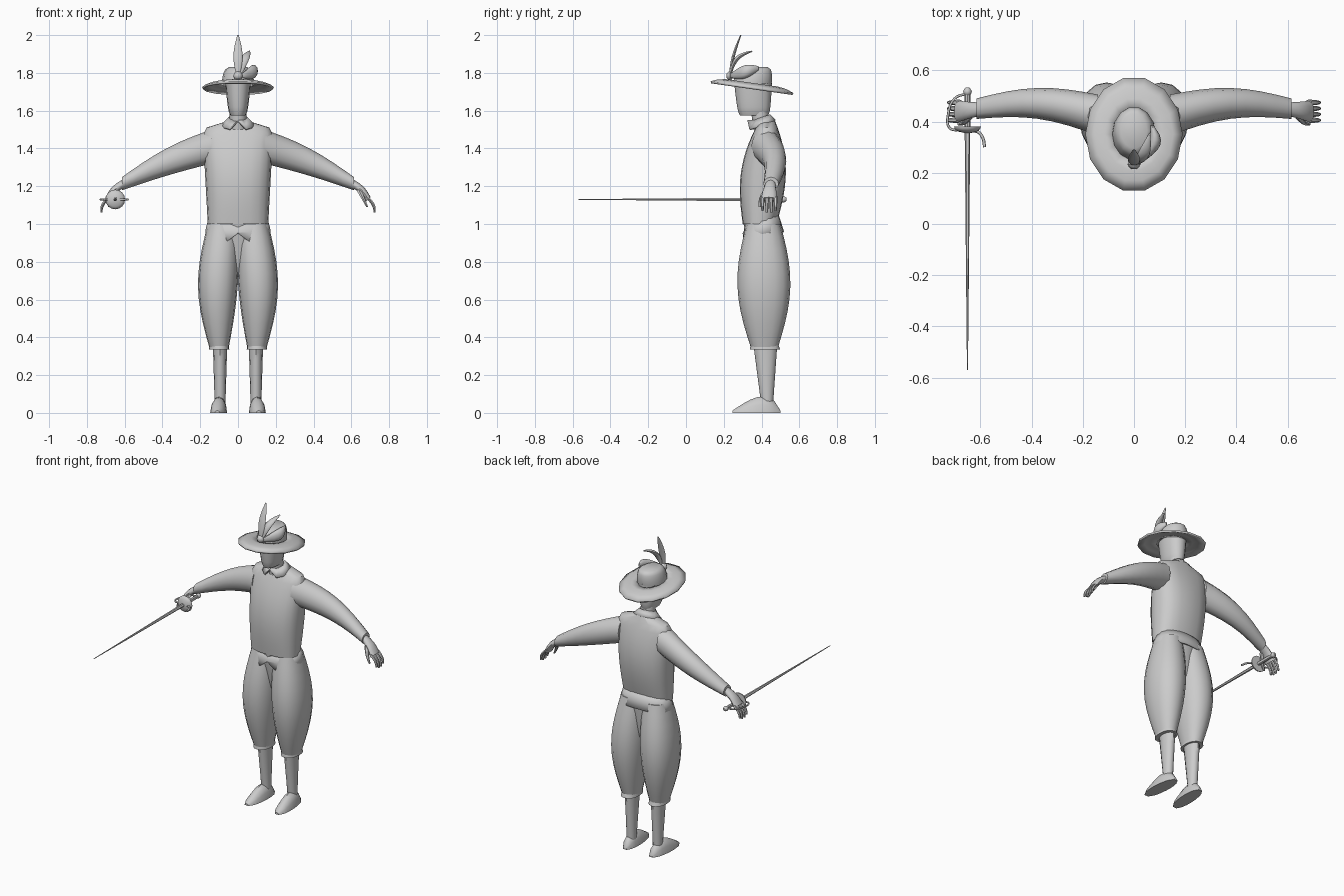
import bpy, bmesh
from math import cos, sin, pi, sqrt
from mathutils import Vector

cube = bpy.data.objects.get("Cube")
if cube:
    bpy.data.objects.remove(cube, do_unlink=True)

shade = [0.6, 0.6, 0.6, 1]
grey = bpy.data.materials.new("plain grey")
grey.use_nodes = True
grey.diffuse_color = shade
grey.node_tree.nodes["Principled BSDF"].inputs["Base Color"].default_value = shade

X, Y, Z = Vector((1, 0, 0)), Vector((0, 1, 0)), Vector((0, 0, 1))


def finish(obj):
    """Give the part its colour and smooth shading."""
    obj.data.materials.append(grey)
    bpy.ops.object.select_all(action="DESELECT")
    obj.select_set(True)
    bpy.context.view_layer.objects.active = obj
    bpy.ops.object.shade_smooth_by_angle(angle=pi / 4)


def swell(t):
    return sin(pi * t)


def dome(t):
    return sqrt(max(0, 1 - t * t))


def signed_power(value, exponent):
    return abs(value) ** exponent * (1 if value >= 0 else -1)


def loft(name, start, end, size, u=X, v=Y, bend=Vector(), steps=8, sides=12,
         square=1, shape=None, thick=0):
    """Skin ellipses from start to end; size(t) gives the half sizes along u and v."""
    bm = bmesh.new()
    loops = []
    for i in range(steps + 1):
        t = i / steps
        centre = Vector(start).lerp(Vector(end), t) + bend * swell(t)
        a, b = size(t)
        loop = []
        for k in range(sides):
            angle = 2 * pi * k / sides
            p = centre + u * a * signed_power(cos(angle), square)
            p += v * b * signed_power(sin(angle), square)
            if shape:
                shape(t, angle, p)
            loop.append(bm.verts.new(p))
        loops.append(loop)
    for low, high in zip(loops, loops[1:]):
        for k in range(sides):
            bm.faces.new((low[k - 1], low[k], high[k], high[k - 1]))
    if not thick:
        bm.faces.new(loops[0])
        bm.faces.new(loops[-1])
    bmesh.ops.recalc_face_normals(bm, faces=bm.faces)
    mesh = bpy.data.meshes.new(name)
    bm.to_mesh(mesh)
    bm.free()
    obj = bpy.data.objects.new(name, mesh)
    bpy.context.collection.objects.link(obj)
    if thick:
        obj.modifiers.new("thickness", "SOLIDIFY").thickness = thick
    finish(obj)


def wire(name, points, radius):
    """Smooth bent rod through the points."""
    curve = bpy.data.curves.new(name, "CURVE")
    curve.dimensions = "3D"
    curve.bevel_depth = radius
    curve.bevel_resolution = 1
    curve.resolution_u = 4
    curve.use_fill_caps = True
    spline = curve.splines.new("BEZIER")
    spline.bezier_points.add(len(points) - 1)
    for knot, point in zip(spline.bezier_points, points):
        knot.co = point
        knot.handle_left_type = knot.handle_right_type = "AUTO"
    curve.materials.append(grey)
    bpy.context.collection.objects.link(bpy.data.objects.new(name, curve))


def front_notch(t, angle, p):
    """Lift the lower edge at the middle of the front."""
    if t == 0 and sin(angle) < -0.99:
        p.z += 0.05


def flat_sole(t, angle, p):
    p.z = max(p.z, 0)


# Jacket body rounding over at the shoulders, and its flared skirt
def jacket_size(t):
    shoulder = dome(max(0, t - 0.85) / 0.15)
    return 0.04 + (0.12 + 0.03 * t) * shoulder, 0.09 + 0.035 * swell(t) - 0.05 * t ** 3


loft("jacket", (0, 0.39, 1), (0, 0.43, 1.55), jacket_size, steps=14, sides=20, square=0.8)
loft("jacket_skirt", (0, 0.41, 0.93), (0, 0.4, 1.03),
     lambda t: (0.175 - 0.02 * t * t, 0.11 - 0.02 * t), v=Y + Z / 4,
     steps=2, sides=20, square=0.85, shape=front_notch, thick=0.01)

# Neck, collar and face
loft("neck", (0, 0.4, 1.5), (0, 0.39, 1.6), lambda t: (0.045, 0.045), steps=1)
loft("collar", (0, 0.4, 1.525), (0, 0.4, 1.565), lambda t: (0.09 - 0.04 * t, 0.075 - 0.03 * t),
     v=Y + Z / 3, steps=1, shape=front_notch, thick=0.01)
loft("head", (0, 0.36, 1.575), (0, 0.355, 1.75),
     lambda t: (0.04 + 0.027 * sqrt(t), 0.075 + 0.025 * sqrt(t)), sides=16, square=0.9)

# Hat with a tilted brim
loft("hat_brim", (0, 0.35, 1.725), (0, 0.35, 1.745),
     lambda t: (0.19 - 0.11 * t, 0.225 - 0.125 * t), v=Y - Z / 7, bend=Z / 100,
     steps=3, sides=14, thick=0.012)
loft("hat_crown", (0, 0.35, 1.74), (0, 0.365, 1.83),
     lambda t: (0.05 + 0.035 * dome(t), 0.07 + 0.035 * dome(t)), sides=14)


# Feathers and their knot
def leaf(t):
    return 0.004 + 0.02 * swell(t), 0.003 + 0.005 * swell(t)


loft("tall_feather", (0, 0.23, 1.77), (0, 0.29, 2), leaf, bend=-Y / 100)
loft("curled_feather", (0.01, 0.235, 1.78), (0.06, 0.35, 1.915), leaf,
     v=Z - Y, bend=(Z - Y) / 40)
loft("side_feather", (0.02, 0.235, 1.785), (0.07, 0.385, 1.825),
     lambda t: (0.005 + 0.02 * swell(t), 0.01 + 0.025 * swell(t)), v=Z, bend=X / 30)
loft("feather_knot", (0, 0.215, 1.785), (0, 0.25, 1.785),
     lambda t: [0.01 + 0.015 * swell(t)] * 2, v=Z, steps=4, sides=8)

# Seat of the breeches
loft("breeches_seat", (0, 0.415, 0.72), (0, 0.405, 1),
     lambda t: (0.02 + 0.14 * sqrt(t), 0.04 + 0.06 * sqrt(t)))

for side, s in (("left", 1), ("right", -1)):
    # Full breeches with a cuff below the knee
    loft(side + "_breeches", (s * 0.1, 0.415, 0.34), (s * 0.08, 0.41, 1),
         lambda t: (0.05 + 0.03 * t + 0.04 * swell(t), 0.07 + 0.02 * t + 0.06 * swell(t)),
         bend=s * X / 60, steps=10, sides=16, square=0.9)
    loft(side + "_breeches_cuff", (s * 0.1, 0.418, 0.335), (s * 0.1, 0.415, 0.37),
         lambda t: (0.054 - 0.004 * t, 0.08 - 0.008 * t), steps=1, sides=16, square=0.9)

    # Stocking and shoe
    loft(side + "_stocking", (s * 0.095, 0.43, 0.03), (s * 0.095, 0.42, 0.36),
         lambda t: (0.028 + 0.01 * t, 0.03 + 0.033 * t))
    loft(side + "_shoe", (s * 0.095, 0.5, 0), (s * 0.11, 0.245, 0),
         lambda t: (0.014 + 0.03 * sqrt(abs(swell(t))), 0.012 + 0.075 * swell(t ** 0.7)),
         v=Z, shape=flat_sole)

    # Sleeve
    loft(side + "_sleeve", (s * 0.14, 0.425, 1.41), (s * 0.615, 0.45, 1.213),
         lambda t: (0.08 - 0.04 * t, 0.09 - 0.055 * t + 0.01 * swell(t)),
         u=Y, v=Z, bend=Y / 30 + Z / 60)

    # Hand with fingers hanging down
    loft(side + "_palm", (s * 0.6, 0.448, 1.217), (s * 0.69, 0.438, 1.13),
         lambda t: (0.026 + 0.017 * t, 0.022 - 0.005 * t),
         u=Y, v=(s * X + Z) * 0.7, bend=(s * X + Z) / 120, steps=4)
    for k, finger in enumerate(("index", "middle", "ring", "little")):
        y = 0.405 + 0.023 * k
        tip = 1.07 if finger in ("index", "little") else 1.06
        loft(f"{side}_{finger}_finger", (s * 0.68, y, 1.145), (s * 0.724, y, tip),
             lambda t: [0.012 - 0.006 * t] * 2, u=Y, v=X, bend=s * X / 80, steps=4, sides=6)
    loft(side + "_thumb", (s * 0.64, 0.425, 1.18), (s * 0.684, 0.39, 1.09),
         lambda t: [0.015 - 0.009 * t] * 2, u=Y, v=X, bend=-Y / 100, steps=4, sides=6)


# Sword: every part sits on one line through the right hand
def on_sword(y, out=0):
    return -0.65 + out, y, 1.13


def sword_part(name, back, front, radius, steps=1, sides=8):
    loft("sword_" + name, on_sword(back), on_sword(front),
         lambda t: [radius(t)] * 2, v=Z, steps=steps, sides=sides)


sword_part("blade", 0.37, -0.57, lambda t: 0.011 - 0.009 * t, sides=6)
sword_part("guard", 0.38, 0.355, lambda t: 0.01 + 0.042 * dome(t), steps=4, sides=16)
sword_part("grip", 0.51, 0.37, lambda t: 0.011)
sword_part("pommel", 0.532, 0.5, lambda t: 0.008 + 0.009 * swell(t), steps=4)
wire("knuckle_bow", [on_sword(0.51), on_sword(0.49, -0.05), on_sword(0.43, -0.075),
                     on_sword(0.375, -0.07), on_sword(0.365, -0.04)], 0.005)
wire("hooked_quillon", [on_sword(0.36), on_sword(0.36, 0.04), on_sword(0.335, 0.06),
                        on_sword(0.3, 0.067)], 0.006)
